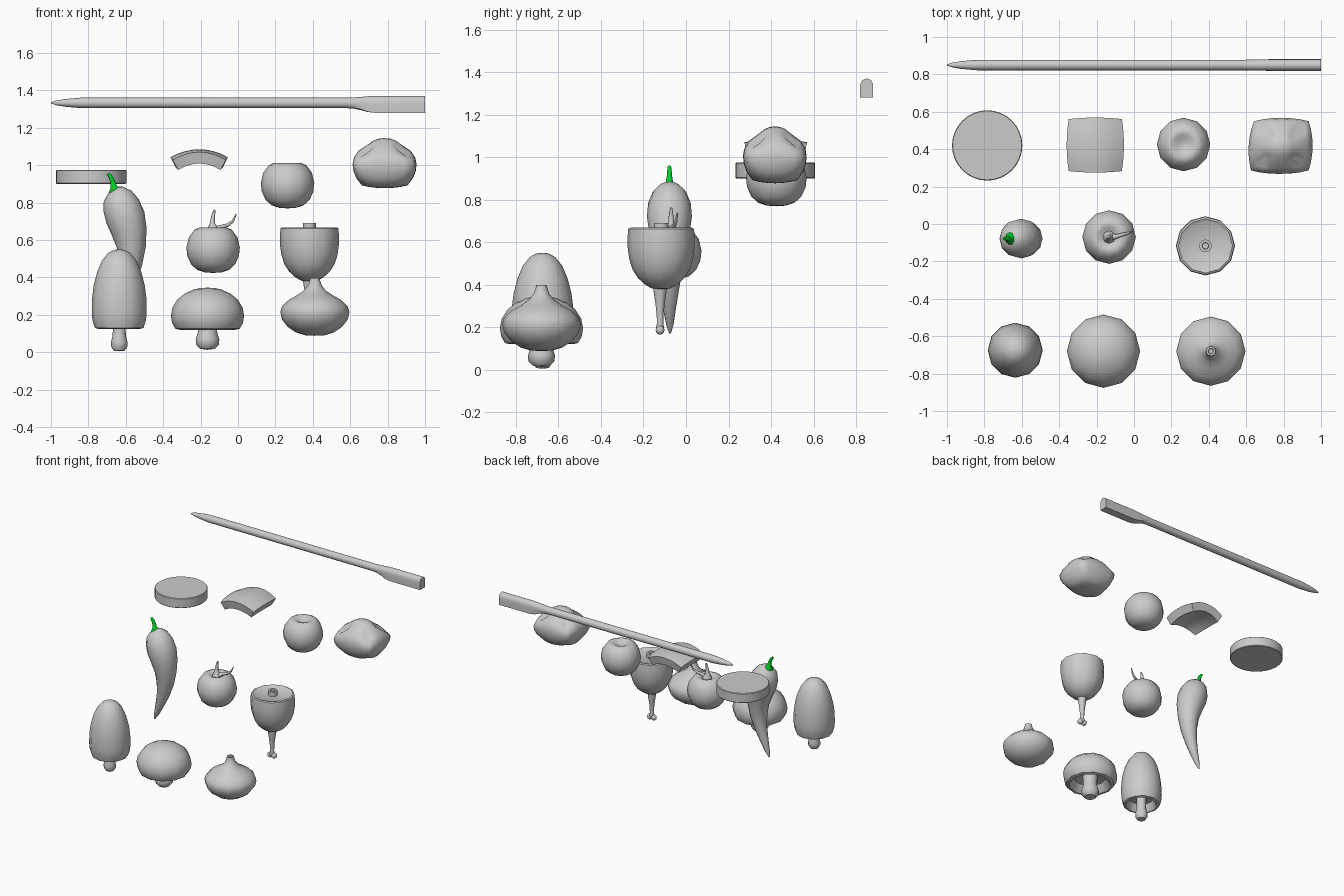
import bpy, bmesh, math
from mathutils import Vector

if "Cube" in bpy.data.objects:
    bpy.data.objects.remove(bpy.data.objects["Cube"])


def finish(name, bm, angle=40):
    bmesh.ops.recalc_face_normals(bm, faces=bm.faces)
    me = bpy.data.meshes.new(name)
    bm.to_mesh(me)
    bm.free()
    ob = bpy.data.objects.new(name, me)
    bpy.context.collection.objects.link(ob)
    bpy.ops.object.select_all(action='DESELECT')
    ob.select_set(True)
    bpy.context.view_layer.objects.active = ob
    bpy.ops.object.shade_smooth_by_angle(angle=math.radians(angle))
    return ob


def loft(name, rings, angle=40):
    """Skin closed rings of points and cap both ends."""
    bm = bmesh.new()
    rows = [[bm.verts.new(p) for p in r] for r in rings]
    n = len(rows[0])
    for a, b in zip(rows, rows[1:]):
        for i in range(n):
            j = (i + 1) % n
            bm.faces.new((a[i], a[j], b[j], b[i]))
    bm.faces.new(rows[0])
    bm.faces.new(rows[-1])
    bmesh.ops.remove_doubles(bm, verts=bm.verts, dist=1e-5)
    return finish(name, bm, angle)


def lathe(name, prof, x, y, dz=0, n=12, angle=40):
    """Revolve (radius, z) points about a vertical axis."""
    rings = []
    for r, z in prof:
        r = max(r, 0.0005)
        rings.append([(x + r * math.cos(i * math.tau / n), y + r * math.sin(i * math.tau / n), z + dz)
                      for i in range(n)])
    return loft(name, rings, angle)


def tube(name, path, n=12, angle=50):
    """Tapered tube along (x, y, z, radius) points."""
    P = [Vector(p[:3]) for p in path]
    rings = []
    for k, p in enumerate(path):
        t = (P[min(k + 1, len(P) - 1)] - P[max(k - 1, 0)]).normalized()
        u = t.cross(Vector((0, 1, 0))).normalized()
        v = u.cross(t)
        rings.append([P[k] + p[3] * (u * math.cos(i * math.tau / n) + v * math.sin(i * math.tau / n))
                      for i in range(n)])
    return loft(name, rings, angle)


# skewer: round rod with a pointed tip, swelling to a flat-bottomed grip
def skewer_ring(x, r, m, n=16):
    ring = []
    for i in range(n):
        a = math.tau * i / n
        c, s = math.cos(a), math.sin(a)
        k = max(abs(c), abs(s)) if s < 0 else 1
        hz = 1.335 + (0.055 * s / k if s < 0 else 0.035 * s)
        ring.append((x, 0.85 + (1 - m) * r * c + m * 0.031 * c / k,
                     (1 - m) * (1.333 + r * s) + m * hz))
    return ring


loft("skewer", [skewer_ring(*q) for q in (
    (-1, .003, 0), (-.97, .013, 0), (-.92, .021, 0), (-.84, .028, 0), (.58, .028, 0), (.62, .028, .12),
    (.66, .028, .45), (.69, .028, .8), (.73, .028, 1), (1, .028, 1))])

# round slice
lathe("round_slice", [(.184, .9), (.188, .904), (.188, .971), (.184, .975)], -.785, .42, n=32)

# curved vegetable piece
bm = bmesh.new()
N = 8
grid = []
for j in range(N + 1):
    v = 2 * j / N - 1
    row = []
    for i in range(N + 1):
        u = 2 * i / N - 1
        row.append(bm.verts.new((-.207 + u * (.142 + .011 * (1 - v * v)),
                                 .422 + v * (.139 + .008 * (1 - u * u)),
                                 1.085 - .042 * u * u - .015 * v * v)))
    grid.append(row)
for j in range(N):
    for i in range(N):
        bm.faces.new((grid[j][i], grid[j][i + 1], grid[j + 1][i + 1], grid[j + 1][i]))
for f in bm.faces:
    f.normal_update()
if sum(f.normal.z for f in bm.faces) < 0:
    bmesh.ops.reverse_faces(bm, faces=bm.faces)
bmesh.ops.solidify(bm, geom=bm.faces[:], thickness=.062)
ob = finish("pepper_piece", bm)
# keep the outer skin at its intended height whichever way the thickness went
shift = 1.085 - max(v.co.z for v in ob.data.vertices)
for v in ob.data.vertices:
    v.co.z += shift

# small round vegetable and tomato share one profile
ROUND = [(0, .985), (.03, .99), (.055, 1.005), (.075, 1.011), (.1, 1.0), (.13, .96), (.143, .905),
         (.138, .86), (.118, .815), (.085, .785), (.045, .772), (0, .769)]
lathe("round_vegetable", ROUND, .265, .425, angle=60)
lathe("tomato", ROUND, -.133, -.07, dz=-.345, angle=60)
tube("tomato_stem", [(-.133, -.07, .64, .036), (-.135, -.07, .662, .03), (-.137, -.07, .69, .013),
                     (-.133, -.07, .725, .011), (-.126, -.07, .762, .005)], 8)
tube("tomato_sepal", [(-.12, -.07, .655, .02), (-.09, -.065, .67, .011), (-.055, -.055, .68, .009),
                      (-.028, -.047, .7, .007), (-.01, -.04, .738, .003)], 8)

# meat chunk: cube rounded towards its top and bottom
bm = bmesh.new()
bmesh.ops.create_cube(bm, size=2)
bmesh.ops.subdivide_edges(bm, edges=bm.edges, cuts=5, use_grid_fill=True)
for v in bm.verts:
    x, y, z = v.co
    k = .75 if z > 0 else .5
    q = math.sqrt(1 - k * z * z)
    f = math.sqrt(1 - (.42 if z > 0 else .22) * (x * x + y * y))
    w = 1 - .06 * x * x * y * y
    bulge_x, bulge_y = 1 - .07 * y * y, 1 - .07 * x * x
    v.co = (.788 + .167 * x * q * w * bulge_x - .008 * (1 - y) * (x < 0),
            .418 + .15 * y * q * w * bulge_y,
            1.005 + z * f * (.14 if z > 0 else .128))
finish("meat_chunk", bm, 70)

# chilli pepper
tube("chilli", [(-.662, -.078, .872, .02), (-.656, -.078, .865, .045), (-.644, -.078, .835, .079),
                (-.625, -.078, .785, .1), (-.602, -.078, .72, .106), (-.582, -.078, .645, .095),
                (-.57, -.078, .56, .077), (-.574, -.078, .47, .061), (-.592, -.078, .38, .046),
                (-.622, -.078, .29, .031), (-.65, -.076, .215, .018), (-.668, -.075, .172, .005)], 12, 70)
stem = tube("chilli_stem", [(-.653, -.078, .852, .036), (-.658, -.078, .868, .034), (-.664, -.078, .882, .018),
                            (-.67, -.078, .91, .013), (-.68, -.078, .937, .011), (-.696, -.078, .955, .008)], 10)
green = bpy.data.materials.new("green")
green.diffuse_color = (0, .6, .02, 1)
green.use_nodes = True
green.node_tree.nodes["Principled BSDF"].inputs["Base Color"].default_value = green.diffuse_color
stem.data.materials.append(green)

# drumstick with its bone
lathe("drumstick_meat", [(0, .655), (.13, .658), (.145, .668), (.155, .662), (.158, .62), (.157, .57), (.15, .52),
                         (.134, .47), (.108, .43), (.075, .4), (.045, .383), (0, .375)], .382, -.117)
lathe("bone_end", [(.034, .64), (.034, .69), (.018, .69), (.016, .668), (0, .668)], .382, -.117)
lathe("bone", [(.034, .4), (.031, .37), (.023, .32), (.016, .26), (.015, .22), (.019, .195), (.012, .178)],
      .38, -.122)
for side, label in ((-1, "left"), (1, "right")):
    bm = bmesh.new()
    bmesh.ops.create_uvsphere(bm, u_segments=10, v_segments=6, radius=.021)
    for v in bm.verts:
        v.co += Vector((.38 + side * .017, -.122, .186))
    finish("bone_knuckle_" + label, bm, 70)

# mushrooms: stem, hollow gills, rim and cap in one profile
lathe("tall_mushroom", [(0, .005), (.03, .008), (.043, .03), (.044, .055), (.036, .085), (.034, .12), (.036, .18),
                        (.085, .18), (.1, .14), (.112, .125), (.13, .13), (.143, .17), (.147, .215), (.145, .29),
                        (.136, .36), (.118, .43), (.092, .49), (.06, .53), (.028, .547), (0, .55)], -.635, -.675)
lathe("button_mushroom", [(0, .013), (.04, .018), (.062, .042), (.063, .07), (.053, .1), (.05, .125), (.055, .185),
                          (.11, .175), (.135, .135), (.15, .12), (.172, .126), (.189, .155), (.196, .195),
                          (.187, .24), (.16, .283), (.12, .315), (.07, .337), (.03, .344), (0, .345)],
      -.163, -.68)

# onion
lathe("onion", [(0, .088), (.05, .09), (.1, .105), (.145, .135), (.176, .175), (.185, .215), (.176, .245),
                (.14, .28), (.095, .305), (.058, .33), (.036, .358), (.026, .39), (.026, .398), (.015, .398),
                (.012, .388), (0, .388)], .411, -.68, angle=50)
